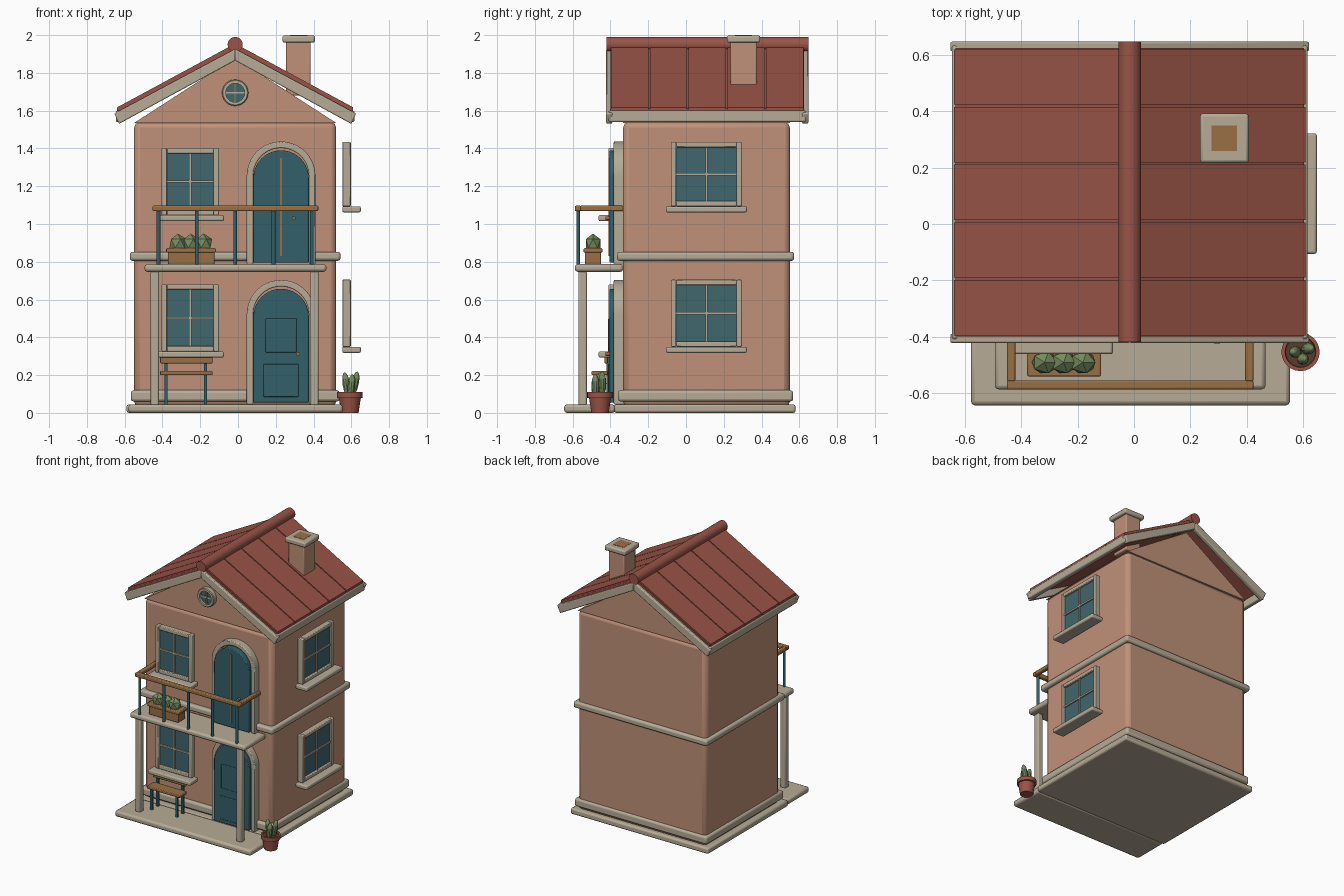
import bpy, bmesh, math
from mathutils import Matrix, Vector

if "Cube" in bpy.data.objects:
    bpy.data.objects.remove(bpy.data.objects["Cube"])


def material(name, *rgb):
    m = bpy.data.materials.new(name)
    m.use_nodes = True
    m.diffuse_color = (*rgb, 1)
    m.node_tree.nodes["Principled BSDF"].inputs["Base Color"].default_value = (*rgb, 1)
    return m


wall = material("peach wall", 0.53, 0.285, 0.19)
stone = material("cream stone", 0.47, 0.41, 0.31)
tile = material("red tile", 0.32, 0.088, 0.063)
glass = material("window glass", 0.052, 0.135, 0.155)
teal = material("teal paint", 0.033, 0.118, 0.142)
wood = material("warm wood", 0.32, 0.16, 0.06)
green = material("leaf green", 0.18, 0.26, 0.115)
soil = material("dark soil", 0.09, 0.045, 0.028)


def finish(name, bm, mat, bevel=0.0, smooth=True):
    bmesh.ops.recalc_face_normals(bm, faces=bm.faces)
    me = bpy.data.meshes.new(name)
    bm.to_mesh(me)
    bm.free()
    me.materials.append(mat)
    if smooth:
        me.shade_smooth()
        me.set_sharp_from_angle(angle=math.radians(35))
    ob = bpy.data.objects.new(name, me)
    bpy.context.collection.objects.link(ob)
    if bevel:
        b = ob.modifiers.new("Bevel", "BEVEL")
        b.width, b.segments, b.limit_method = bevel, 2, "ANGLE"
    return ob


def box(name, a, b, mat, bevel=0.0):
    """Box between two opposite corners."""
    a, b = Vector(a), Vector(b)
    bm = bmesh.new()
    size = [abs(q - p) for p, q in zip(a, b)]
    bmesh.ops.create_cube(bm, size=1, matrix=Matrix.Translation((a + b) / 2) @ Matrix.Diagonal((*size, 1)))
    return finish(name, bm, mat, bevel)


def prism(name, profile, y0, y1, mat, bevel=0.0):
    """Outline in x and z, extruded along y."""
    bm = bmesh.new()
    face = bm.faces.new([bm.verts.new((x, y0, z)) for x, z in profile])
    new = bmesh.ops.extrude_face_region(bm, geom=[face])["geom"]
    bmesh.ops.translate(bm, vec=(0, y1 - y0, 0), verts=[v for v in new if isinstance(v, bmesh.types.BMVert)])
    return finish(name, bm, mat, bevel)


def lathe(name, profile, centre, mat, to_front=False, closed=False):
    """Radius and height outline turned round z, or round y when to_front."""
    bm = bmesh.new()
    vs = [bm.verts.new((r, 0, h)) for r, h in profile]
    edges = [bm.edges.new(p) for p in zip(vs, vs[1:])]
    if closed:
        edges.append(bm.edges.new((vs[-1], vs[0])))
    bmesh.ops.spin(bm, geom=vs + edges, cent=(0, 0, 0), axis=(0, 0, 1), angle=math.tau, steps=24, use_duplicate=False)
    bmesh.ops.remove_doubles(bm, verts=bm.verts, dist=0.0001)
    turn = Matrix.Rotation(math.pi / 2, 4, "X") if to_front else Matrix()
    bm.transform(Matrix.Translation(centre) @ turn)
    return finish(name, bm, mat)


def disc(r, h0, h1):
    return [(0, h0), (r, h0), (r, h1), (0, h1)]


# House body: base, bevelled walls, gable and mouldings
CX, L, R, F, B = -0.015, -0.55, 0.52, -0.333, 0.55
box("house_base", (-0.59, -0.38, 0), (0.56, 0.58, 0.045), stone, 0.012)
box("porch_floor", (-0.58, -0.645, 0), (0.555, -0.375, 0.045), stone, 0.015)
box("walls", (L, F, 0.03), (R, B, 1.54), wall, 0.03)
prism("gable", [(L, 1.535), (R, 1.535), (CX, 1.88)], F, B, wall)
for name, z0, z1, out in (("skirting", 0.06, 0.12, 0.017), ("floor_band", 0.805, 0.853, 0.023)):
    box(name, (L - out, F - out - 0.01, z0), (R + out, B + out, z1), stone, 0.014)

# Roof: planks over a base layer, trim boards and ridge
HALF, SLOPE, APEX = 0.625, 0.54, 1.955


def slope(s, top, depth, half):
    return [(CX, top), (CX + s * half, top - SLOPE * half),
            (CX + s * half, top - depth - SLOPE * half), (CX, top - depth)]


ROOF_F, ROOF_B, STRIPS = -0.4, 0.625, 5
step = (ROOF_B - ROOF_F) / STRIPS
for s, side in ((-1, "right"), (1, "left")):
    prism(f"roof_base_{side}", slope(s, APEX - 0.012, 0.026, HALF - 0.005), ROOF_F, ROOF_B, tile)
    for i in range(STRIPS):
        y = ROOF_F + i * step
        prism(f"roof_strip_{side}_{i + 1}", slope(s, APEX, 0.02, HALF), y + 0.004, y + step - 0.004, tile)
    for end, y0, y1 in (("front", -0.423, -0.39), ("back", 0.615, 0.648)):
        board = [(CX, 1.927), (CX + s * 0.64, 1.585), (CX + s * 0.615, 1.53), (CX, 1.865)]
        prism(f"verge_board_{end}_{side}", board, y0, y1, stone, 0.006)
    box(f"eave_board_{side}", (CX + s * 0.595, -0.41, 1.54), (CX + s * 0.632, 0.635, 1.6), stone, 0.008)
lathe("ridge", disc(0.04, -0.648, 0.42), (CX, 0, 1.95), tile, True)

# Chimney
box("chimney", (0.255, 0.235, 1.68), (0.385, 0.375, 1.97), wall, 0.008)
box("chimney_cap", (0.235, 0.217, 1.96), (0.408, 0.393, 1.998), stone, 0.01)
box("chimney_flue", (0.276, 0.26, 1.992), (0.367, 0.35, 2.0), wood)


# Windows stand slightly proud of the wall
def window(name, centre, half, z0, z1, on_side):
    def part(label, u0, u1, d0, d1, za, zb, mat, bevel=0.0):
        if on_side:
            a, b = (R + d0, centre + u0, za), (R + d1, centre + u1, zb)
        else:
            a, b = (centre + u0, F - d0, za), (centre + u1, F - d1, zb)
        box(f"{name}_{label}", a, b, mat, bevel)
    t, near, far = 0.028, 0.032, 0.077
    part("glass", -half + t, half - t, near + 0.005, 0.06, z0 + t, z1 - t, glass)
    part("jamb_a", -half, -half + t, near, far, z0, z1, stone, 0.005)
    part("jamb_b", half - t, half, near, far, z0, z1, stone, 0.005)
    part("head", -half + t, half - t, near, far, z1 - t, z1, stone, 0.005)
    part("foot", -half + t, half - t, near, far, z0, z0 + t, stone, 0.005)
    mid = (z0 + z1) / 2
    part("upright_bar", -0.006, 0.006, 0.058, 0.07, z0 + t, z1 - t, stone)
    part("cross_bar", -half + t, half - t, 0.058, 0.069, mid - 0.006, mid + 0.006, stone)
    part("sill", -half - 0.026, half + 0.026, near, 0.13, z0 - 0.032, z0, stone, 0.008)


for floor, rise in (("lower", 0), ("upper", 0.722)):
    window(f"front_window_{floor}", -0.253, 0.152, 0.325, 0.68, False)if rise == 0 else \
        window(f"front_window_{floor}", -0.253, 0.152, 0.325 + rise, 0.68 + rise, False)
    window(f"side_window_{floor}", 0.108, 0.188, 0.35 + rise * 1.03, 0.705 + rise * 1.01, True)

# Round gable window
AT = (CX, F, 1.695)
lathe("round_window_ring", [(0.05, 0), (0.07, 0), (0.07, 0.03), (0.065, 0.035), (0.05, 0.035)], AT, stone, True, True)
lathe("round_window_glass", disc(0.052, -0.005, 0.018), AT, glass, True)
box("round_window_upright", (CX - 0.005, F, 1.645), (CX + 0.005, F - 0.026, 1.745), stone)
box("round_window_cross", (CX - 0.05, F, 1.69), (CX + 0.05, F - 0.025, 1.7), stone)

# Arched doors
DX = 0.228


def arch(r, z0, spring):
    arc = [(DX + r * math.cos(math.pi * i / 20), spring + r * math.sin(math.pi * i / 20)) for i in range(21)]
    return [(DX + r, z0)] + arc + [(DX - r, z0)]


for floor, z0, spring in (("lower", 0.045, 0.522), ("upper", 0.785, 1.255)):
    prism(f"door_surround_{floor}", arch(0.182, z0, spring) + arch(0.147, z0, spring)[::-1],
          F + 0.01, -0.383, stone, 0.006)
    prism(f"door_{floor}", arch(0.147, z0 + 0.01, spring - 0.012), F, -0.405, teal, 0.006)
for label, w, z0, z1 in (("upper", 0.082, 0.32, 0.5), ("lower", 0.093, 0.085, 0.26)):
    box(f"door_panel_{label}", (DX - w, -0.4, z0), (DX + w, -0.412, z1), teal, 0.005)
box("balcony_door_split", (DX - 0.005, -0.4, 0.83), (DX + 0.005, -0.409, 1.35), wood)
for label, x, z in (("lower", 0.318, 0.312), ("upper", 0.295, 1.03)):
    lathe(f"door_knob_{label}", disc(0.01, 0, 0.025), (x, -0.4, z), wood, True)

# Balcony with posts and railing
box("balcony_floor", (-0.495, -0.588, 0.747), (0.468, F, 0.787), stone, 0.014)
for side, x in (("right", -0.44), ("left", 0.405)):
    box(f"porch_post_{side}", (x - 0.022, -0.57, 0.04), (x + 0.022, -0.525, 0.75), stone, 0.008)
for i in range(5):
    lathe(f"baluster_{i + 1}", disc(0.01, 0, 0.29), (CX + (i - 2) * 0.203, -0.571, 0.785), teal)
box("front_handrail", (-0.452, -0.588, 1.068), (0.425, -0.556, 1.097), wood, 0.006)
for side, x in (("right", -0.452), ("left", 0.395)):
    box(f"handrail_{side}", (x, -0.56, 1.068), (x + 0.03, F, 1.097), wood, 0.006)


def ball(name, centre, scale, tilt=0.0, rough=False):
    bm = bmesh.new()
    if rough:
        bmesh.ops.create_icosphere(bm, subdivisions=1, radius=1)
    else:
        bmesh.ops.create_uvsphere(bm, u_segments=10, v_segments=8, radius=1)
    bm.transform(Matrix.Translation(centre) @ Matrix.Rotation(tilt, 4, "Y") @ Matrix.Diagonal((*scale, 1)))
    finish(name, bm, green, smooth=not rough)


# Planter on the balcony
box("planter", (-0.37, -0.535, 0.785), (-0.125, -0.45, 0.86), wood, 0.006)
box("planter_rim", (-0.38, -0.542, 0.848), (-0.117, -0.443, 0.872), wood, 0.006)
for i in range(3):
    ball(f"planter_bush_{i + 1}", (-0.318 + i * 0.068, -0.492, 0.897), (0.05, 0.045, 0.052), rough=True)

# Bench on the porch
box("bench_seat", (-0.412, -0.5, 0.2), (-0.135, -0.415, 0.222), wood, 0.005)
box("bench_back", (-0.412, -0.432, 0.262), (-0.135, -0.415, 0.308), wood, 0.005)
for i, x in enumerate((-0.382, -0.172)):
    box(f"bench_front_leg_{i + 1}", (x - 0.008, -0.49, 0.045), (x + 0.008, -0.474, 0.205), teal)
    box(f"bench_back_leg_{i + 1}", (x - 0.008, -0.42, 0.045), (x + 0.008, -0.405, 0.315), teal)

# Potted plant
PX, PY = 0.592, -0.455
lathe("flower_pot", [(0, 0), (0.046, 0), (0.058, 0.078), (0.068, 0.08), (0.068, 0.11), (0.055, 0.11),
                     (0.053, 0.095), (0, 0.095)], (PX, PY, 0), tile)
lathe("pot_soil", disc(0.053, 0.09, 0.1), (PX, PY, 0), soil)
for i, (x, y, z, t) in enumerate(((-0.018, 0, 0.15, -0.15), (0.027, 0.012, 0.155, 0.2), (0.008, -0.025, 0.14, 0.1))):
    ball(f"plant_leaf_{i + 1}", (PX + x, PY + y, z), (0.021, 0.021, 0.065), t)
